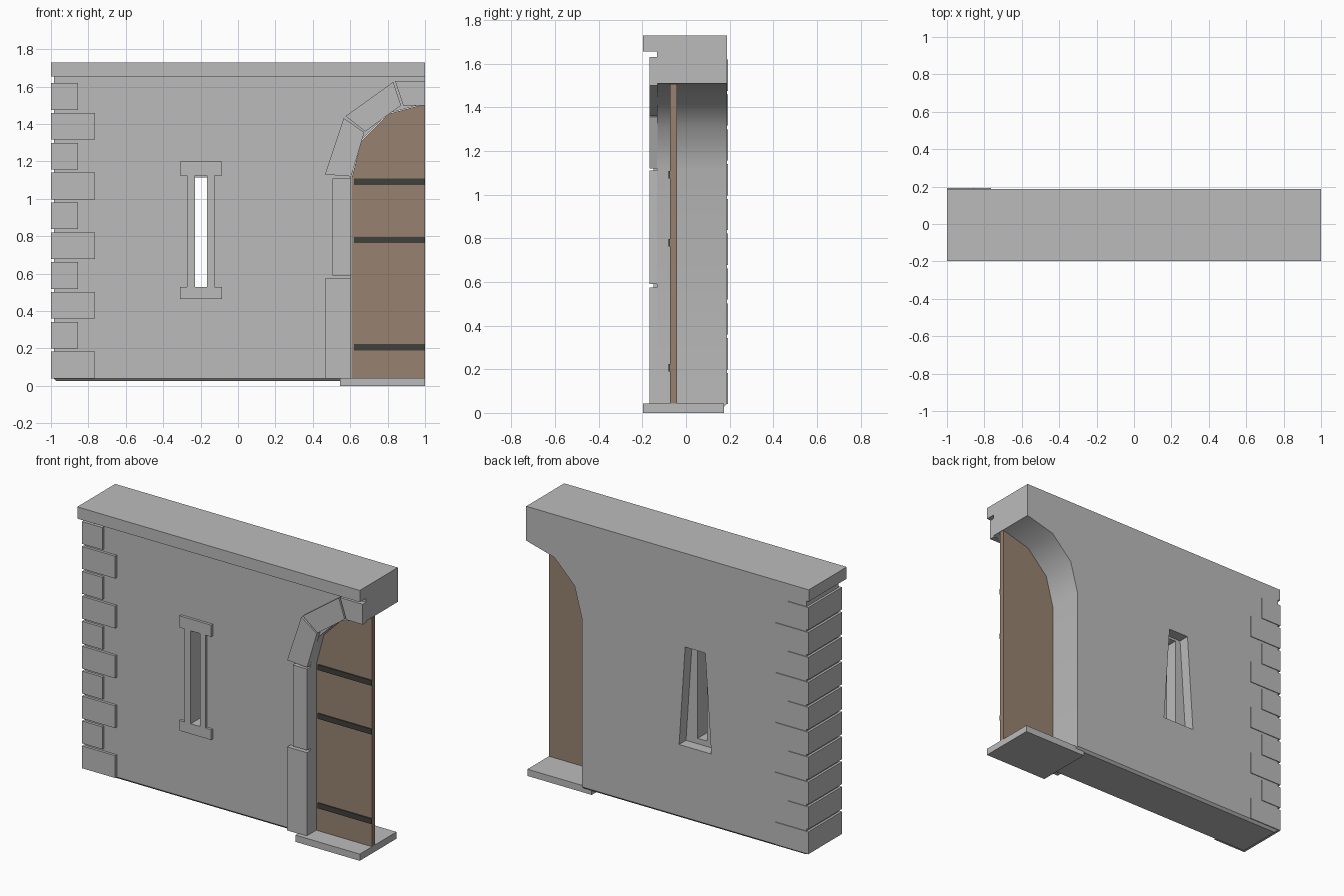
import bpy, bmesh, math
from mathutils import Vector

cube = bpy.data.objects.get("Cube")
if cube:
    bpy.data.objects.remove(cube, do_unlink=True)


def material(name, rgb):
    m = bpy.data.materials.new(name)
    m.use_nodes = True
    m.diffuse_color = (*rgb, 1)
    m.node_tree.nodes["Principled BSDF"].inputs["Base Color"].default_value = (*rgb, 1)
    return m


STONE = material("grey stone", (0.50, 0.50, 0.50))
WOOD = material("brown wood", (0.31, 0.225, 0.16))
IRON = material("dark iron", (0.05, 0.052, 0.045))


def prism(name, outline, y0, y1, mat):
    """Extrude an x-z outline from y0 to y1."""
    bm = bmesh.new()
    face = bm.faces.new([bm.verts.new((x, y0, z)) for x, z in outline])
    grown = bmesh.ops.extrude_face_region(bm, geom=[face])["geom"]
    for v in grown:
        if isinstance(v, bmesh.types.BMVert):
            v.co.y = y1
    bmesh.ops.recalc_face_normals(bm, faces=bm.faces)
    mesh = bpy.data.meshes.new(name)
    bm.to_mesh(mesh)
    bm.free()
    mesh.materials.append(mat)
    ob = bpy.data.objects.new(name, mesh)
    bpy.context.collection.objects.link(ob)
    return ob


def box(name, x0, x1, y0, y1, z0, z1, mat=STONE):
    return prism(name, [(x0, z0), (x1, z0), (x1, z1), (x0, z1)], y0, y1, mat)


def activate(ob):
    bpy.ops.object.select_all(action="DESELECT")
    bpy.context.view_layer.objects.active = ob
    ob.select_set(True)


def cut(ob, cutter):
    mod = ob.modifiers.new("cut", "BOOLEAN")
    mod.operation, mod.solver, mod.object = "DIFFERENCE", "EXACT", cutter
    activate(ob)
    bpy.ops.object.modifier_apply(modifier=mod.name)
    bpy.data.objects.remove(cutter, do_unlink=True)


def arch(radius, spring=1.11):
    """Quarter arch in three straight runs, from the jamb to the crown."""
    return [(1 - radius * math.cos(math.radians(a)), spring + radius * math.sin(math.radians(a)))
            for a in (0, 30, 60, 90)]


FRONT, BACK = -0.133, 0.187
LEDGE = 1.655

# Wall with half an arched doorway at its edge
wall = prism("wall", [(-0.985, 0.04), (0.605, 0.04)] + arch(0.395, 1.115)
             + [(1, LEDGE), (-0.985, LEDGE)], FRONT, BACK, STONE)
# Arrow slit, with a wider tapered pocket on the back
cut(wall, box("slit_cutter", -0.23, -0.165, -0.3, 0.3, 0.53, 1.115))
cut(wall, prism("pocket_cutter", [(-0.31, 0.495), (-0.082, 0.495), (-0.125, 1.13), (-0.267, 1.13)],
                BACK - 0.07, 0.3, STONE))
activate(wall)
bpy.ops.object.shade_smooth_by_angle(angle=math.radians(35))

# Chamfered footing under the wall
footing = box("wall_footing", -0.985, 0.605, FRONT, BACK, 0.025, 0.04)
for v in footing.data.vertices:
    if v.co.z < 0.03:
        v.co.x += 0.015 if v.co.x < 0 else 0
        v.co.y += 0.015 if v.co.y < 0 else -0.015

# Top ledge and door step
box("top_ledge", -1, 1, -0.197, BACK, LEDGE, 1.73)
box("door_step", 0.545, 1, -0.197, 0.175, 0, 0.043)

# Corner stones, long and short in turn
for i in range(10):
    z = 0.04 + i * 0.1595
    box(f"corner_stone_{i + 1}", -1, -0.855 if i % 2 else -0.765, -0.15, 0.192, z, z + 0.143)

# Slit surround: an I-shaped frame around the opening
frame = prism("slit_frame", [(-0.31, 0.465), (-0.085, 0.465), (-0.085, 0.53), (-0.125, 0.53),
                             (-0.125, 1.125), (-0.085, 1.125), (-0.085, 1.2), (-0.31, 1.2),
                             (-0.31, 1.125), (-0.272, 1.125), (-0.272, 0.53), (-0.31, 0.53)],
              -0.15, FRONT, STONE)
cut(frame, box("frame_cutter", -0.23, -0.165, -0.3, 0.3, 0.53, 1.125))

# Door surround stones
surround = {
    "lower_jamb_stone": [(0.465, 0.04), (0.605, 0.04), (0.605, 0.575), (0.465, 0.575)],
    "upper_jamb_stone": [(0.505, 0.59), (0.605, 0.59), (0.605, 1.11), (0.505, 1.11)],
    "lower_arch_stone": [(0.465, 1.13), (0.605, 1.12), (0.675, 1.355), (0.565, 1.432)],
    "upper_arch_stone": [(0.575, 1.442), (0.68, 1.36), (0.872, 1.5), (0.83, 1.625)],
    "crown_stone": [(0.84, 1.63), (0.883, 1.5), (1, 1.5), (1, 1.63)],
}
for name, outline in surround.items():
    prism(name, outline, -0.167, FRONT + 0.003, STONE)

# Door leaf and its iron bands
prism("door", [(1, 0.035), (0.608, 0.035)] + arch(0.392, 1.115), -0.073, -0.042, WOOD)
for i, z in enumerate((0.19, 0.763, 1.075)):
    box(f"door_band_{i + 1}", 0.62, 1, -0.08, -0.07, z, z + 0.034, IRON)
